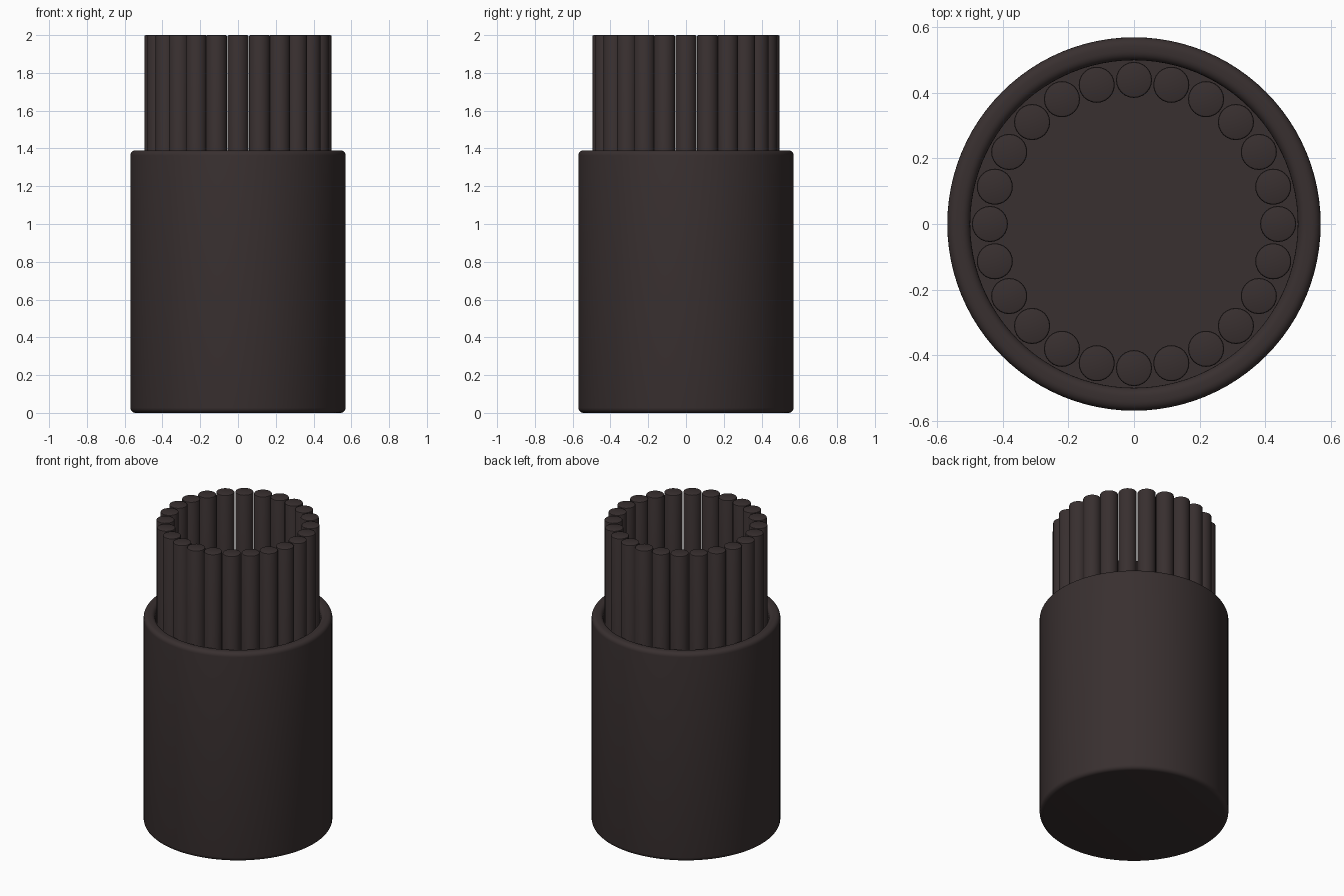
import bpy
from math import cos, sin, pi, radians

default = bpy.data.objects.get("Cube")
if default:
    bpy.data.objects.remove(default, do_unlink=True)

dark = bpy.data.materials.new("dark brown")
dark.use_nodes = True
colour = (0.040, 0.029, 0.029, 1)
dark.diffuse_color = colour
dark.node_tree.nodes["Principled BSDF"].inputs["Base Color"].default_value = colour


def lathe(name, profile, sides, location=(0, 0, 0)):
    """Revolve a profile of (radius, height) points; both ends are capped."""
    verts = [(r * cos(2 * pi * i / sides), r * sin(2 * pi * i / sides), z)
             for r, z in profile for i in range(sides)]
    faces = [(k * sides + i, k * sides + (i + 1) % sides,
              (k + 1) * sides + (i + 1) % sides, (k + 1) * sides + i)
             for k in range(len(profile) - 1) for i in range(sides)]
    faces.append(tuple(reversed(range(sides))))
    last = (len(profile) - 1) * sides
    faces.append(tuple(range(last, last + sides)))
    mesh = bpy.data.meshes.new(name)
    mesh.from_pydata(verts, [], faces)
    mesh.materials.append(dark)
    obj = bpy.data.objects.new(name, mesh)
    obj.location = location
    bpy.context.collection.objects.link(obj)
    bpy.ops.object.select_all(action="DESELECT")
    obj.select_set(True)
    bpy.context.view_layer.objects.active = obj
    bpy.ops.object.shade_smooth_by_angle(angle=radians(35))
    return obj


def arc(r, z, radius, start, end, steps=5):
    """Rounded corner points about (r, z), angles in degrees."""
    angles = [radians(start + (end - start) * i / steps) for i in range(steps + 1)]
    return [(r + radius * cos(a), z + radius * sin(a)) for a in angles]


# Hollow cup with rounded base and rim
OUTER, INNER, HEIGHT, FLOOR, ROUND = 0.57, 0.50, 1.39, 0.07, 0.027
cup_profile = (arc(OUTER - ROUND, ROUND, ROUND, -90, 0)
               + arc(OUTER - ROUND, HEIGHT - ROUND, ROUND, 0, 90)
               + arc(INNER + ROUND, HEIGHT - ROUND, ROUND, 90, 180)
               + [(INNER, FLOOR)])
lathe("cup", cup_profile, 96)

# Ring of round sticks standing against the inner wall
COUNT, RING, STICK, LENGTH = 24, 0.44, 0.055, 2.0 - FLOOR
stick_profile = ([(STICK, 0)]
                 + arc(STICK - 0.006, LENGTH - 0.006, 0.006, 0, 90, 2))
for n in range(COUNT):
    a = 2 * pi * n / COUNT
    lathe(f"stick_{n + 1}", stick_profile, 24,
          (RING * cos(a), RING * sin(a), FLOOR))
